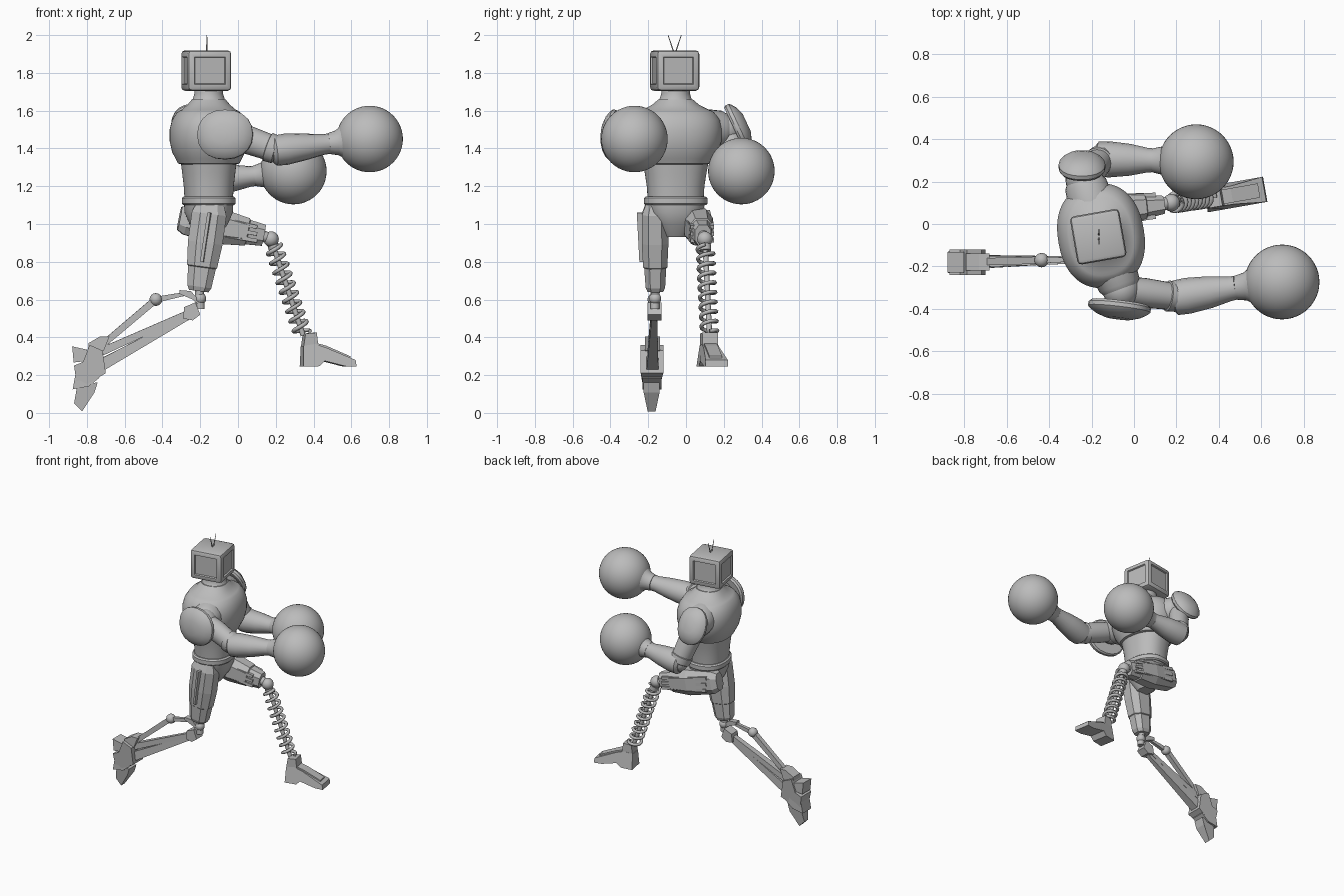
import bpy, bmesh, math
from mathutils import Vector, Matrix

old = bpy.data.objects.get("Cube")
if old:
    bpy.data.objects.remove(old, do_unlink=True)

grey = bpy.data.materials.new("metal grey")
grey.use_nodes = True
grey.diffuse_color = (0.5, 0.5, 0.5, 1)
grey.node_tree.nodes["Principled BSDF"].inputs["Base Color"].default_value = (0.5, 0.5, 0.5, 1)
YAW = math.radians(10)


def finish(name, bm, angle=35):
    bmesh.ops.recalc_face_normals(bm, faces=bm.faces[:])
    me = bpy.data.meshes.new(name)
    bm.to_mesh(me)
    bm.free()
    me.materials.append(grey)
    if angle:
        me.shade_smooth()
        me.set_sharp_from_angle(angle=math.radians(angle))
    ob = bpy.data.objects.new(name, me)
    bpy.context.scene.collection.objects.link(ob)
    return ob


def limb(name, a, b, prof, n=24, k=2, side=None, angle=35, turn=0):
    """Loft from a to b; prof holds (position, half width, half depth)."""
    a, b = Vector(a), Vector(b)
    w = (b - a).normalized()
    u = Vector(side) if side else w.cross(Vector((0, 0, 1)))
    u = (u - w * u.dot(w)).normalized()
    v = w.cross(u)
    bm = bmesh.new()
    rings = []
    for t, ru, rv in prof:
        ring = []
        for i in range(n):
            ang = 2 * math.pi * i / n + turn
            c, s = math.cos(ang), math.sin(ang)
            c = math.copysign(abs(c) ** (2 / k), c)
            s = math.copysign(abs(s) ** (2 / k), s)
            ring.append(bm.verts.new(a + (b - a) * t + u * ru * c + v * rv * s))
        rings.append(ring)
    for lo, hi in zip(rings, rings[1:]):
        for i in range(n):
            j = (i + 1) % n
            bm.faces.new((lo[i], lo[j], hi[j], hi[i]))
    bm.faces.new(rings[0])
    bm.faces.new(rings[-1])
    return finish(name, bm, angle)


def rod(name, a, b, r, r2=None, n=16):
    r2 = r2 or r
    return limb(name, a, b, [(0, r, r), (1, r2, r2)], n)


def beam(name, a, b, start, end):
    return limb(name, a, b, [(0, *start), (1, *end)], 4, turn=math.pi / 4, angle=0)


def ball(name, p, r, seg=24):
    bm = bmesh.new()
    bmesh.ops.create_uvsphere(bm, u_segments=seg, v_segments=seg // 2, radius=r,
                              matrix=Matrix.Translation(p))
    return finish(name, bm, 60)


def prism(name, pts, y, half, yaw=0.0, tip=None):
    """Side outline in x and z, extruded in y; tip narrows chosen points."""
    bm = bmesh.new()
    tip = tip or (lambda x, z: 1)
    cx = sum(p[0] for p in pts) / len(pts)
    sides = [[bm.verts.new((x, y + s * half * tip(x, z), z)) for x, z in pts] for s in (-1, 1)]
    bm.faces.new(sides[0])
    bm.faces.new(sides[1])
    for i in range(len(pts)):
        j = (i + 1) % len(pts)
        bm.faces.new((sides[0][i], sides[0][j], sides[1][j], sides[1][i]))
    bmesh.ops.rotate(bm, verts=bm.verts[:], cent=(cx, y, 0), matrix=Matrix.Rotation(yaw, 3, 'Z'))
    return finish(name, bm, 0)


# Head: bevelled box with recessed panels
bm = bmesh.new()
bmesh.ops.create_cube(bm, size=1)
bmesh.ops.scale(bm, verts=bm.verts[:], vec=(0.235, 0.23, 0.215))
bmesh.ops.bevel(bm, geom=bm.edges[:], offset=0.02, segments=2, affect='EDGES', profile=0.5)
panels = [f for f in bm.faces if f.calc_area() > 0.02 and abs(f.normal.z) < 0.5]
bmesh.ops.inset_individual(bm, faces=panels, thickness=0.02, depth=0)
bmesh.ops.inset_individual(bm, faces=panels, thickness=0.006, depth=-0.01)
head = finish("head", bm, 30)
head.location = (-0.168, -0.06, 1.812)
head.rotation_euler.z = YAW
for s in (-1, 1):
    rod("antenna", (-0.165, -0.06 + s * 0.005, 1.91), (-0.165, -0.06 + s * 0.035, 2.0), 0.004, 0.002, 6)

# Torso, belt and pelvis share the turned side axis
lateral = (-math.sin(YAW), math.cos(YAW), 0)


def trunk(name, rows, k=2.3):
    z0, z1 = rows[0][0], rows[-1][0]
    prof = [((z - z0) / (z1 - z0), ry, rx) for z, rx, ry in rows]
    return limb(name, (-0.155, -0.055, z0), (-0.155, -0.055, z1), prof, 48, k, lateral)


trunk("chest", [(1.315, 0.14, 0.165), (1.32, 0.16, 0.185), (1.345, 0.172, 0.2), (1.38, 0.19, 0.222),
                (1.44, 0.203, 0.243), (1.5, 0.203, 0.246), (1.55, 0.19, 0.235), (1.59, 0.165, 0.205),
                (1.6, 0.15, 0.188), (1.605, 0.14, 0.175), (1.63, 0.112, 0.125), (1.66, 0.088, 0.09)])
trunk("neck", [(1.63, 0.11, 0.12), (1.66, 0.085, 0.085), (1.69, 0.076, 0.076), (1.72, 0.075, 0.075)], 2)
trunk("abdomen", [(1.12, 0.125, 0.147), (1.2, 0.13, 0.152), (1.27, 0.138, 0.163), (1.33, 0.145, 0.175)])
trunk("belt", [(1.1, 0.132, 0.16), (1.108, 0.14, 0.168), (1.137, 0.14, 0.168), (1.145, 0.13, 0.158)])
trunk("pelvis", [(0.93, 0.05, 0.06), (1.0, 0.1, 0.11), (1.06, 0.125, 0.145), (1.11, 0.128, 0.155)])

# Shoulders, arms and round gloves
pad_profile = [(0, 0.93, 0.93), (0.15, 1, 1), (0.4, 1, 1), (0.55, 0.93, 0.93), (0.8, 0.72, 0.72), (1, 0.4, 0.4)]


def arm(side, shoulder, elbow, wrist, glove, pad, normal, size):
    shoulder, elbow, wrist, glove = map(Vector, (shoulder, elbow, wrist, glove))
    pad, normal = Vector(pad), Vector(normal).normalized()
    inner = Vector((-0.155, -0.055, shoulder.z))
    root = shoulder.lerp(inner, 0.45)
    limb(side + "_shoulder_socket", root, shoulder, [(0, 0.11, 0.11), (0.8, 0.1, 0.1), (1, 0.085, 0.085)])
    ball(side + "_shoulder_joint", shoulder, 0.088)
    limb(side + "_shoulder_pad", pad - normal * 0.035, pad + normal * 0.04,
         [(t, a * size[0], b * size[1]) for t, a, b in pad_profile], 20, 2.2, (1, 0, 0), 25)
    limb(side + "_upper_arm", shoulder, elbow,
         [(0, 0.065, 0.065), (0.4, 0.07, 0.075), (0.8, 0.065, 0.07), (0.81, 0.073, 0.078),
          (0.97, 0.07, 0.075), (1, 0.055, 0.055)])
    ball(side + "_elbow", elbow, 0.062)
    limb(side + "_forearm", elbow - (wrist - elbow) * 0.12, wrist,
         [(0, 0.06, 0.06), (0.06, 0.082, 0.08), (0.25, 0.085, 0.083), (0.6, 0.075, 0.07),
          (0.9, 0.058, 0.055), (1, 0.056, 0.054)], 16)
    limb(side + "_glove_cuff", wrist, glove, [(0, 0.057, 0.055), (0.2, 0.066, 0.066), (0.36, 0.09, 0.09),
                                              (0.52, 0.135, 0.135), (0.6, 0.15, 0.15)])
    ball(side + "_glove", glove, 0.176, 48)


arm("right", (-0.06, -0.31, 1.485), (0.21, -0.345, 1.39), (0.48, -0.3, 1.425), (0.697, -0.273, 1.45),
    (-0.07, -0.405, 1.475), (-0.12, -1, 0.1), (0.148, 0.132))
arm("left", (-0.235, 0.21, 1.5), (-0.155, 0.305, 1.23), (0.09, 0.3, 1.255), (0.293, 0.293, 1.28),
    (-0.245, 0.285, 1.52), (0, 0.9, 0.42), (0.11, 0.13))

# Right leg: faceted thigh, ball knee and strutted shin
limb("right_thigh", (-0.145, -0.165, 1.11), (-0.208, -0.162, 0.645),
     [(0, 0.05, 0.075), (0.12, 0.072, 0.098), (0.45, 0.075, 0.098), (0.72, 0.068, 0.085), (0.73, 0.062, 0.079),
      (0.95, 0.055, 0.068), (1, 0.045, 0.055)], 8, 2.6, (0, 1, 0), 0, math.pi / 8)
beam("right_thigh_panel", (-0.15, -0.238, 1.06), (-0.19, -0.23, 0.8), (0.03, 0.012), (0.022, 0.012))
rod("right_knee_pin", (-0.205, -0.162, 0.66), (-0.2, -0.165, 0.55), 0.024)
ball("right_knee", (-0.2, -0.163, 0.605), 0.032)
prism("right_knee_block", [(-0.29, 0.5), (-0.285, 0.56), (-0.225, 0.585), (-0.2, 0.52), (-0.24, 0.49)], -0.167, 0.036)
beam("right_shin_upper", (-0.23, -0.167, 0.545), (-0.72, -0.178, 0.325), (0.025, 0.02), (0.035, 0.03))
beam("right_shin_lower", (-0.25, -0.167, 0.515), (-0.73, -0.178, 0.25), (0.02, 0.02), (0.045, 0.045))
prism("right_knee_lever", [(-0.2, 0.565), (-0.24, 0.6), (-0.31, 0.63), (-0.31, 0.65), (-0.25, 0.645), (-0.2, 0.59)],
      -0.167, 0.02)
beam("right_strut_top", (-0.28, -0.167, 0.63), (-0.43, -0.17, 0.6), (0.014, 0.014), (0.02, 0.022))
ball("right_strut_joint", (-0.435, -0.17, 0.6), 0.034, 16)
beam("right_strut_lower", (-0.435, -0.17, 0.6), (-0.73, -0.178, 0.35), (0.024, 0.026), (0.024, 0.024))

# Right foot: overlapping plates ending in a pointed toe
prism("right_ankle", [(-0.79, 0.37), (-0.73, 0.405), (-0.68, 0.405), (-0.71, 0.33), (-0.8, 0.28)], -0.178, 0.04)
prism("right_foot", [(-0.786, 0.36), (-0.717, 0.33), (-0.7, 0.21), (-0.785, 0.16), (-0.85, 0.125), (-0.868, 0.25),
                     (-0.82, 0.27)], -0.18, 0.06, 0, lambda x, z: 0.75 if z < 0.17 else 1)
prism("right_heel", [(-0.878, 0.352), (-0.8, 0.335), (-0.8, 0.275), (-0.87, 0.267)], -0.18, 0.048)
prism("right_instep", [(-0.86, 0.21), (-0.72, 0.25), (-0.735, 0.185), (-0.79, 0.14), (-0.875, 0.125)], -0.18, 0.05)
prism("right_toe", [(-0.85, 0.15), (-0.743, 0.161), (-0.76, 0.108), (-0.825, 0.008), (-0.868, 0.05)],
      -0.182, 0.042, 0, lambda x, z: 0.5 if z < 0.06 else 1)

# Left leg: raised thigh with ribs, ball knee and coil spring shin
limb("left_thigh", (-0.31, 0.045, 1.03), (0.135, 0.09, 0.94),
     [(0, 0.045, 0.065), (0.08, 0.07, 0.085), (0.5, 0.08, 0.098), (0.8, 0.068, 0.078), (0.81, 0.06, 0.07),
      (1, 0.045, 0.06)], 8, 2.6, None, 0, math.pi / 8)
for dz in (-0.045, 0, 0.045):
    for s in (-1, 1):
        beam("left_thigh_rib", (-0.25, 0.05 + s * 0.066, 1.018 + dz), (0.1, 0.086 + s * 0.052, 0.947 + dz * 0.8),
             (0.014, 0.016), (0.014, 0.014))
knee, ankle = Vector((0.175, 0.1, 0.92)), Vector((0.345, 0.125, 0.41))
rod("left_knee_pin", (0.11, 0.09, 0.945), knee, 0.03)
ball("left_knee", knee, 0.041)
rod("left_shin_rod", knee, ankle, 0.014)
rod("left_spring_seat", knee.lerp(ankle, 0.06), knee.lerp(ankle, 0.12), 0.03)

turns, steps = 9, 16
w = (ankle - knee).normalized()
u = w.cross(Vector((0, 1, 0))).normalized()
v = w.cross(u)
curve = bpy.data.curves.new("left_spring", 'CURVE')
curve.dimensions = '3D'
curve.bevel_depth = 0.011
curve.bevel_resolution = 1
curve.use_fill_caps = True
spline = curve.splines.new('POLY')
spline.points.add(turns * steps)
for i, p in enumerate(spline.points):
    ang = 2 * math.pi * i / steps
    c = knee.lerp(ankle, 0.08 + 0.9 * i / (turns * steps))
    p.co = (*(c + 0.042 * (u * math.cos(ang) + v * math.sin(ang))), 1)
curve.materials.append(grey)
spring = bpy.data.objects.new("left_spring", curve)
bpy.context.scene.collection.objects.link(spring)

# Left foot: wedge with raised instep plate
turn = math.radians(10)
prism("left_foot", [(0.335, 0.245), (0.338, 0.355), (0.4, 0.365), (0.46, 0.345), (0.615, 0.28), (0.62, 0.245),
                    (0.56, 0.247), (0.45, 0.275), (0.42, 0.247)], 0.137, 0.06, turn,
      lambda x, z: 0.72 if z > 0.3 else 1)
prism("left_instep_plate", [(0.4, 0.33), (0.4, 0.372), (0.46, 0.356), (0.59, 0.3), (0.59, 0.27)], 0.14, 0.034, turn)
prism("left_ankle", [(0.34, 0.35), (0.35, 0.42), (0.41, 0.425), (0.42, 0.35)], 0.122, 0.042, turn)
